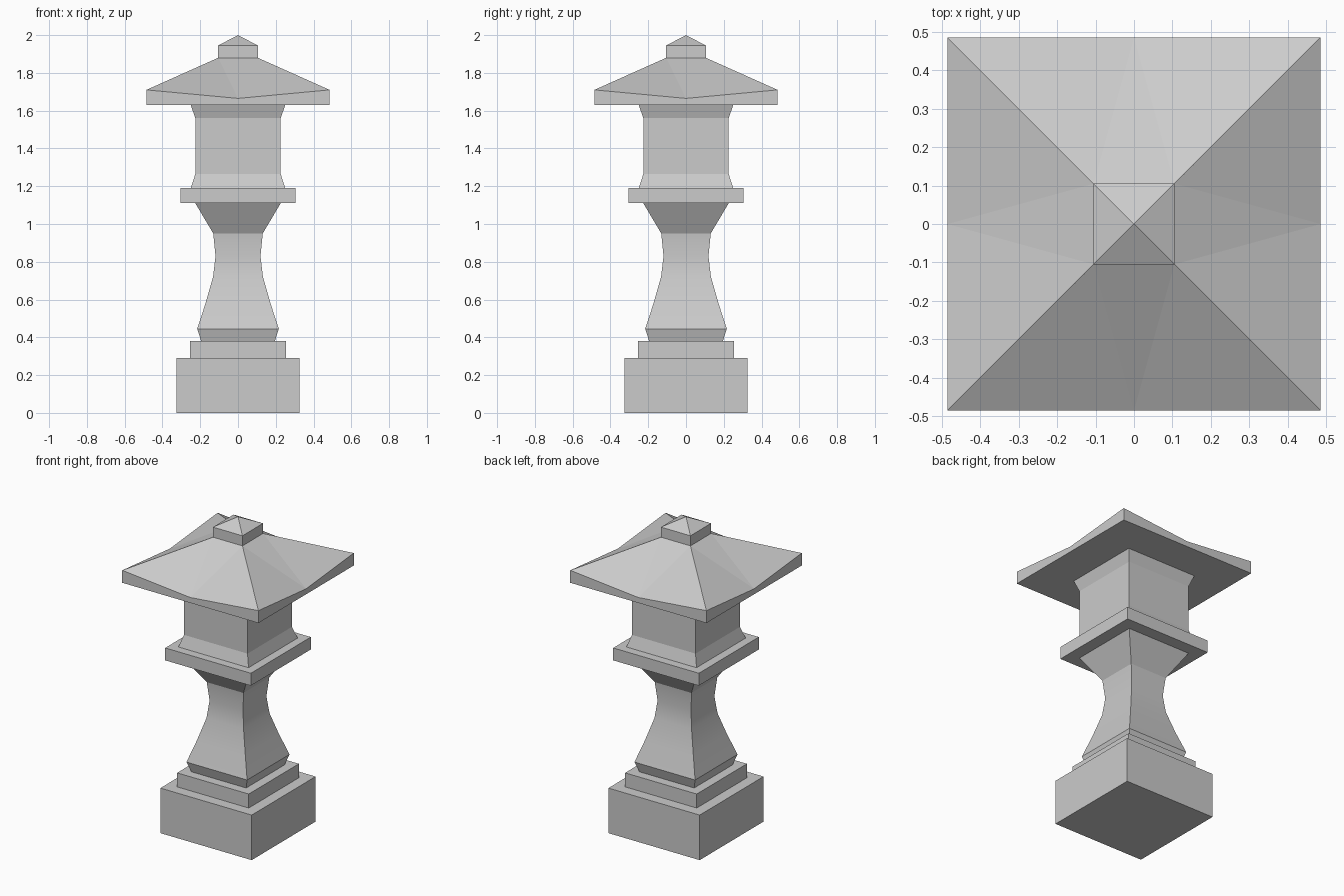
import bpy, bmesh
from math import radians

if "Cube" in bpy.data.objects:
    bpy.data.objects.remove(bpy.data.objects["Cube"])


def finish(name, bm):
    bmesh.ops.recalc_face_normals(bm, faces=bm.faces[:])
    mesh = bpy.data.meshes.new(name)
    bm.to_mesh(mesh)
    bm.free()
    obj = bpy.data.objects.new(name, mesh)
    bpy.context.collection.objects.link(obj)
    return obj


def ring(bm, half, z):
    return [bm.verts.new((sx * half, sy * half, z))
            for sx, sy in ((-1, -1), (1, -1), (1, 1), (-1, 1))]


def square_stack(name, profile, tip=None):
    """Closed square solid through (half width, z) rings, with optional tip."""
    bm = bmesh.new()
    rings = [ring(bm, h, z) for h, z in profile]
    bm.faces.new(rings[0])
    for a, b in zip(rings, rings[1:]):
        for i in range(4):
            j = (i + 1) % 4
            bm.faces.new((a[i], a[j], b[j], b[i]))
    if tip is None:
        bm.faces.new(rings[-1])
    else:
        top = bm.verts.new((0, 0, tip))
        for i in range(4):
            bm.faces.new((rings[-1][i], rings[-1][(i + 1) % 4], top))
    return finish(name, bm)


# Stepped base
square_stack("base_block", [(0.325, 0), (0.325, 0.29)])
square_stack("base_step", [(0.255, 0.29), (0.255, 0.38)])

# Waisted pillar
pillar = square_stack("pillar", [
    (0.195, 0.38), (0.216, 0.445), (0.172, 0.58), (0.132, 0.72),
    (0.119, 0.83), (0.131, 0.95), (0.226, 1.11)])
bpy.context.view_layer.objects.active = pillar
pillar.select_set(True)
bpy.ops.object.shade_smooth_by_angle(angle=radians(20))

# Platform and lantern housing
square_stack("platform", [(0.305, 1.11), (0.305, 1.19)])
square_stack("lantern_housing", [
    (0.25, 1.19), (0.226, 1.265), (0.226, 1.56), (0.25, 1.63)])

# Roof: eaves dip at the middle of each side and rise to the corners
bm = bmesh.new()
bottom = ring(bm, 0.485, 1.63)
eave = ring(bm, 0.485, 1.71)
top = ring(bm, 0.105, 1.88)
bm.faces.new(bottom)
bm.faces.new(top)
for i in range(4):
    j = (i + 1) % 4
    mid = (eave[i].co + eave[j].co) / 2
    mid.z = 1.665
    m = bm.verts.new(mid)
    bm.faces.new((bottom[i], bottom[j], eave[j], m, eave[i]))
    bm.faces.new((eave[i], m, top[i]))
    bm.faces.new((m, top[j], top[i]))
    bm.faces.new((m, eave[j], top[j]))
# Split the concave fascia faces cleanly
bmesh.ops.triangulate(bm, faces=[f for f in bm.faces if len(f.verts) == 5])
finish("roof", bm)

# Cap with a small pyramid
square_stack("roof_cap", [(0.105, 1.88), (0.105, 1.945)], tip=2.0)
